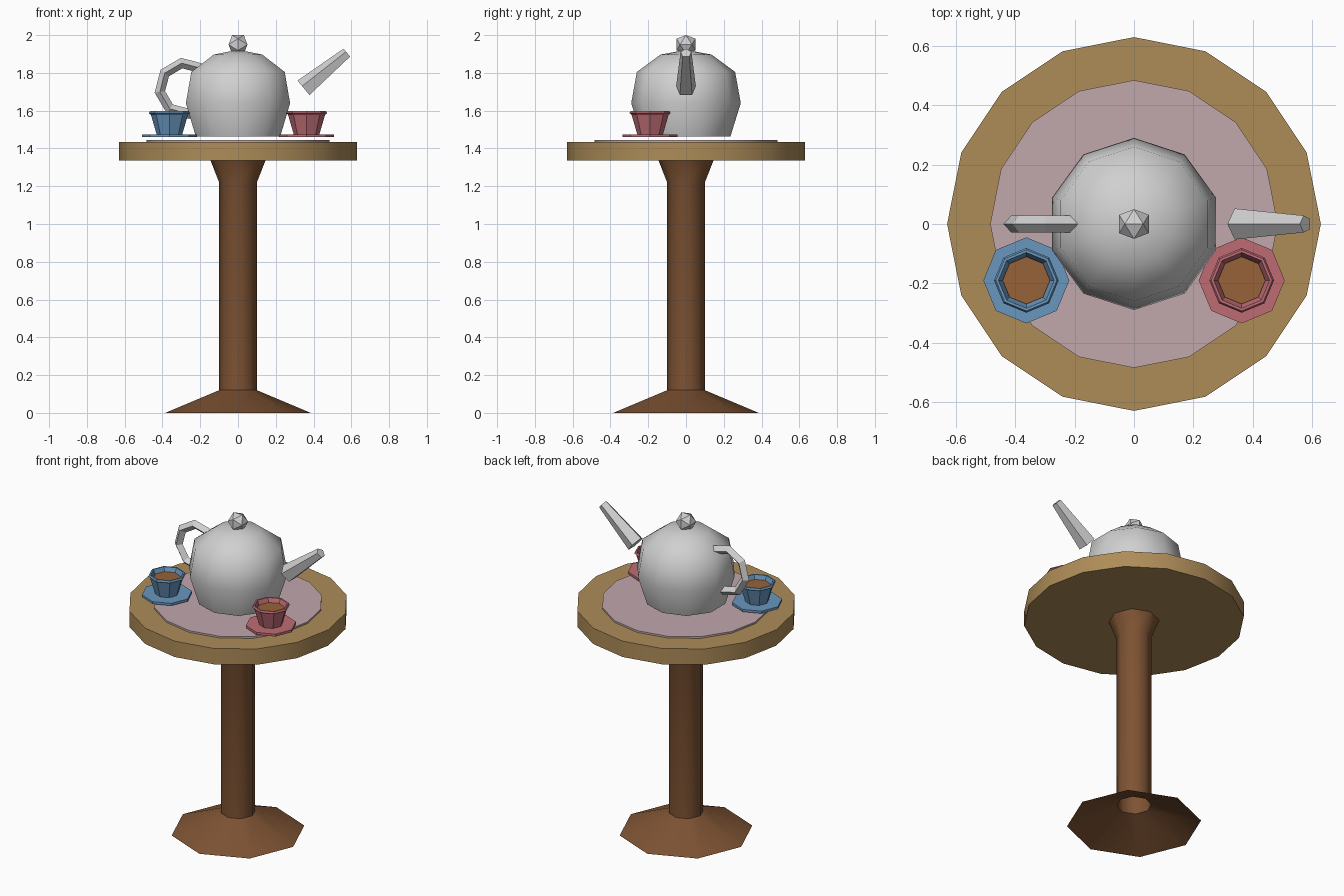
import bpy, bmesh, math
from mathutils import Vector, Matrix

cube = bpy.data.objects.get("Cube")
if cube:
    bpy.data.objects.remove(cube, do_unlink=True)


def material(name, r, g, b):
    lin = [((c / 255 + 0.055) / 1.055) ** 2.4 for c in (r, g, b)]
    m = bpy.data.materials.new(name)
    m.use_nodes = True
    m.diffuse_color = (*lin, 1)
    m.node_tree.nodes["Principled BSDF"].inputs["Base Color"].default_value = (*lin, 1)
    return m


TAN = material("tan wood", 174, 140, 88)
BROWN = material("brown wood", 126, 83, 51)
PINK = material("dusty pink cloth", 193, 168, 172)
GREY = material("light grey ceramic", 208, 208, 208)
BLUE = material("blue ceramic", 104, 150, 190)
RED = material("red ceramic", 190, 108, 116)
TEA = material("brown tea", 150, 98, 56)


def finish(name, bm, mat, smooth=None):
    mesh = bpy.data.meshes.new(name)
    bm.to_mesh(mesh)
    bm.free()
    mesh.materials.append(mat)
    obj = bpy.data.objects.new(name, mesh)
    bpy.context.collection.objects.link(obj)
    if smooth:
        bpy.ops.object.select_all(action="DESELECT")
        obj.select_set(True)
        bpy.context.view_layer.objects.active = obj
        bpy.ops.object.shade_smooth_by_angle(angle=math.radians(smooth))
    return obj


def lathe(name, profile, sides, mat, centre=(0, 0), caps=(True, True), smooth=None, matrix=None):
    """Revolve (radius, height) points, listed bottom to top, about z."""
    bm = bmesh.new()
    rings = []
    for r, z in profile:
        angles = [math.pi / 2 + math.tau * i / sides for i in range(sides)]
        rings.append([bm.verts.new((centre[0] + r * math.cos(a), centre[1] + r * math.sin(a), z))
                      for a in angles])
    for low, high in zip(rings, rings[1:]):
        for i in range(sides):
            j = (i + 1) % sides
            bm.faces.new((low[i], low[j], high[j], high[i]))
    if caps[0]:
        bm.faces.new(rings[0][::-1])
    if caps[1]:
        bm.faces.new(rings[-1])
    bmesh.ops.remove_doubles(bm, verts=bm.verts, dist=1e-5)
    if matrix:
        bm.transform(matrix)
    return finish(name, bm, mat, smooth)


# Table: hollow flared pedestal, round top, cloth
lathe("pedestal", [(0.385, 0), (0.1, 0.12), (0.1, 1.22), (0.145, 1.335)], 8, BROWN,
      caps=(False, False), smooth=50)
lathe("table_top", [(0.63, 1.335), (0.63, 1.435)], 16, TAN, smooth=30)
lathe("table_cloth", [(0.485, 1.435), (0.485, 1.446)], 16, PINK, smooth=30)

# Teapot body
lathe("teapot_body", [(0.235, 1.463), (0.29, 1.64), (0.26, 1.805), (0.135, 1.897), (0, 1.922)],
      10, GREY, caps=(True, False), smooth=50)

# Lid knob: a small icosahedron
bm = bmesh.new()
a, b = 0.05, 0.031
for s in (-1, 1):
    for t in (-1, 1):
        for p in ((0, s * a, t * b), (s * a, t * b, 0), (t * b, 0, s * a)):
            bm.verts.new(Vector(p) + Vector((0, 0, 1.95)))
bmesh.ops.convex_hull(bm, input=bm.verts)
bmesh.ops.recalc_face_normals(bm, faces=bm.faces)
finish("lid_knob", bm, GREY)

# Handle: an eight-part ring with a diamond section
bm = bmesh.new()
ring = []
for i in range(8):
    ang = math.radians(8 + 45 * i)
    out = Vector((math.cos(ang), 0, math.sin(ang)))
    mid = Vector((-0.28, 0, 1.718)) + out * 0.135
    side = Vector((0, 1, 0))
    ring.append([bm.verts.new(mid + d * 0.028) for d in (out, side, -out, -side)])
for i in range(8):
    p, q = ring[i], ring[(i + 1) % 8]
    for k in range(4):
        bm.faces.new((p[k], q[k], q[(k + 1) % 4], p[(k + 1) % 4]))
bmesh.ops.recalc_face_normals(bm, faces=bm.faces)
finish("teapot_handle", bm, GREY)

# Spout: a five-sided taper leaning outwards, ridge on top
start, end = Vector((0.35, 0, 1.717)), Vector((0.578, 0, 1.905))
axis = (end - start).normalized()
up = axis.cross(Vector((0, -1, 0)))
if up.z < 0:
    up = -up
frame = Matrix((up.cross(axis), up, axis)).transposed().to_4x4()
lathe("teapot_spout", [(0.055, 0), (0.03, (end - start).length)], 5, GREY,
      matrix=Matrix.Translation(start) @ frame)

# Cups on saucers, each with tea
for label, x, mat in (("right", -0.363, BLUE), ("left", 0.363, RED)):
    c = (x, -0.19)
    lathe(label + "_saucer", [(0.145, 1.46), (0.145, 1.475)], 8, mat, c)
    lathe(label + "_cup", [(0.068, 1.475), (0.098, 1.578), (0.109, 1.587), (0.103, 1.597),
                           (0.094, 1.597), (0.078, 1.56)], 8, mat, c, caps=(True, False))
    lathe(label + "_tea", [(0.07, 1.568), (0.08, 1.572)], 8, TEA, c)
